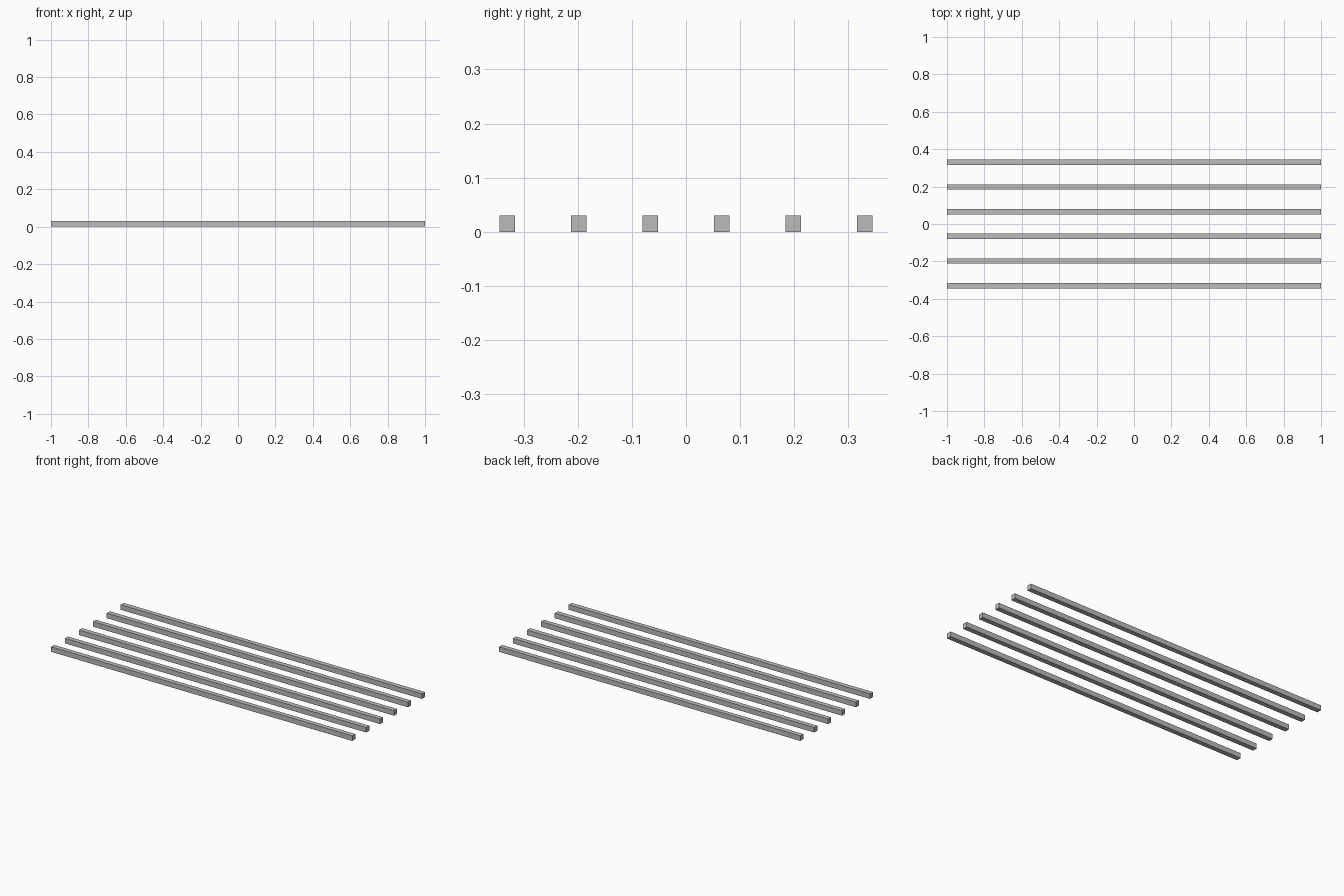
import bpy

if "Cube" in bpy.data.objects:
    bpy.data.objects.remove(bpy.data.objects["Cube"])

LENGTH, WIDTH, HEIGHT = 2.0, 0.029, 0.03
COUNT, SPACING = 6, 0.132

grey = bpy.data.materials.new("plain_grey")
grey.diffuse_color = (0.5, 0.5, 0.5, 1.0)
grey.use_nodes = True
grey.node_tree.nodes["Principled BSDF"].inputs["Base Color"].default_value = grey.diffuse_color


def add_bar(name, y):
    bpy.ops.mesh.primitive_cube_add(size=1, location=(0, y, HEIGHT / 2))
    bar = bpy.context.object
    bar.name = name
    bar.scale = (LENGTH, WIDTH, HEIGHT)
    bpy.ops.object.transform_apply(location=False, rotation=False, scale=True)
    bar.data.materials.append(grey)


# Six parallel bars, evenly spaced front to back
for i in range(COUNT):
    add_bar(f"bar_{i + 1}", (i - (COUNT - 1) / 2) * SPACING)
